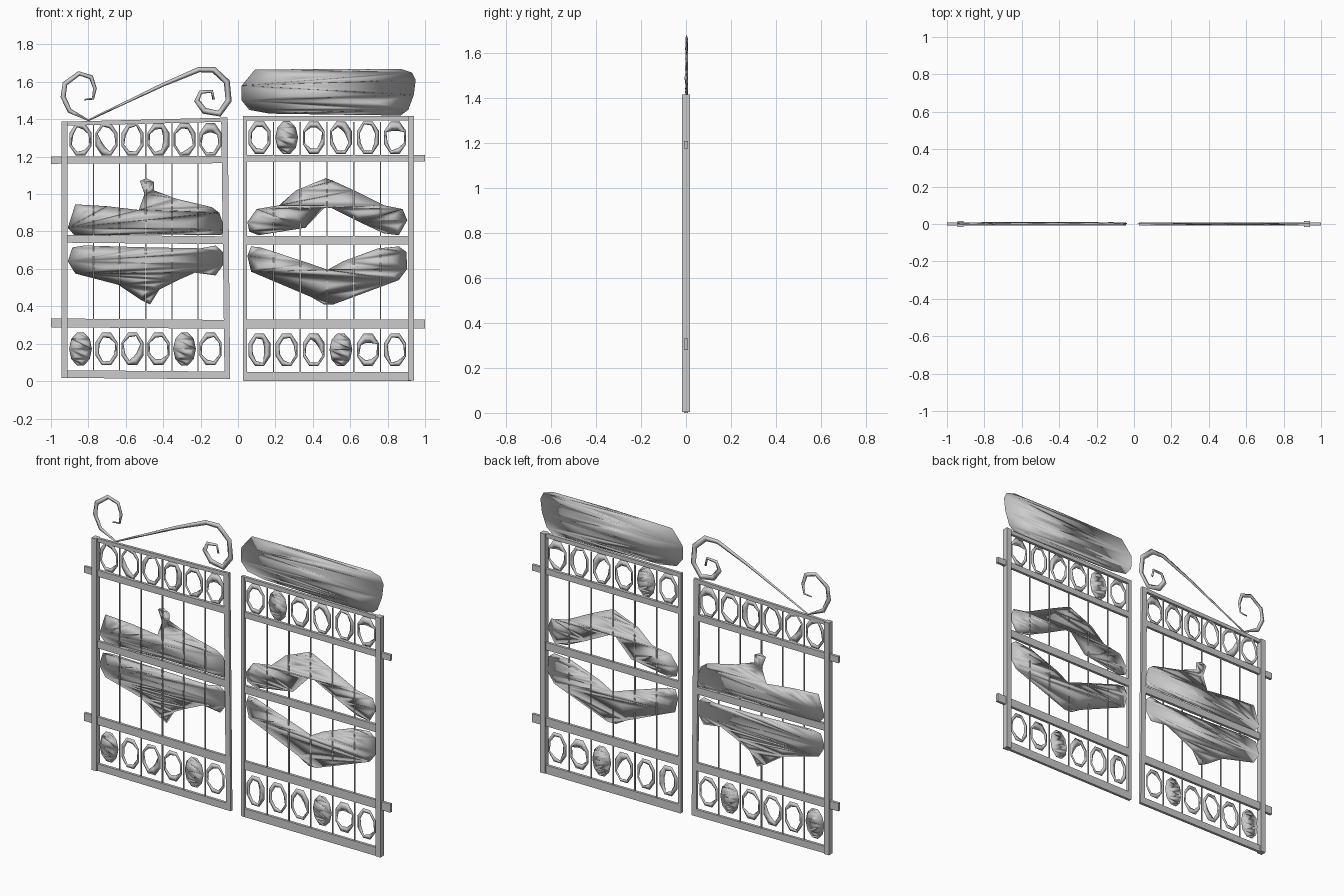
import bpy, bmesh, math, random
from mathutils import Vector
from mathutils.geometry import tessellate_polygon

if "Cube" in bpy.data.objects:
    bpy.data.objects.remove(bpy.data.objects["Cube"])

random.seed(4)


def finish(name, bm, smooth=False):
    bmesh.ops.recalc_face_normals(bm, faces=bm.faces)
    me = bpy.data.meshes.new(name)
    bm.to_mesh(me)
    bm.free()
    for p in me.polygons:
        p.use_smooth = smooth
    ob = bpy.data.objects.new(name, me)
    bpy.context.collection.objects.link(ob)
    return ob


def prism(name, pts, half, y=0.0):
    """Extrude an x-z outline through the gate thickness."""
    bm = bmesh.new()
    a = [bm.verts.new((px, y - half, pz)) for px, pz in pts]
    b = [bm.verts.new((px, y + half, pz)) for px, pz in pts]
    bm.faces.new(a)
    bm.faces.new(b[::-1])
    n = len(pts)
    for i in range(n):
        j = (i + 1) % n
        bm.faces.new((a[i], b[i], b[j], a[j]))
    return finish(name, bm)


def bar(name, x0, x1, z0, z1, half, slope=0.0):
    return prism(name, [(x0, z0), (x1, z0 + slope), (x1, z1 + slope), (x0, z1)], half)


def web(name, pts, y=0.0):
    """Thin crumpled panel: shared rim, faceted front and back."""
    bm = bmesh.new()
    rim = [bm.verts.new((px, y + random.uniform(-.002, .002), pz)) for px, pz in pts]
    tris = tessellate_polygon([[Vector((px, pz, 0)) for px, pz in pts]])
    for side in (-1, 1):
        for tri in tris:
            t = [rim[i] for i in tri]
            w = [random.uniform(.2, 1) for _ in t]
            c = sum((v.co * k for v, k in zip(t, w)), Vector()) / sum(w)
            c.y = y + side * random.uniform(.003, .007)
            m = bm.verts.new(c)
            for i in range(3):
                bm.faces.new((t[i], t[(i + 1) % 3], m))
    return finish(name, bm, True)


def ring(name, x, z, chip):
    """Eight-sided oval ring with an uneven opening."""
    bm = bmesh.new()
    rows = []
    rad = [random.uniform(.6, .84) for _ in range(8)]
    if chip:
        k = random.randrange(8)
        rad[k] = rad[k - 1] = .42
    for i in range(8):
        t = math.tau * (i + .5) / 8
        c, s = .063 * math.cos(t), .094 * math.sin(t)
        r = rad[i]
        m = (1 + r) / 2
        rows.append([bm.verts.new((x + c * k, y, z + s * k))
                     for k, y in ((1, 0), (m, -.007), (r, 0), (m, .007))])
    for i in range(8):
        p, q = rows[i], rows[(i + 1) % 8]
        for k in range(4):
            bm.faces.new((p[k], q[k], q[(k + 1) % 4], p[(k + 1) % 4]))
    return finish(name, bm, True)


def ribbon(name, path, y):
    """Flat scroll ribbon along (x, z, width) points."""
    bm = bmesh.new()
    rows = []
    for i, (px, pz, w) in enumerate(path):
        a, b = path[max(i - 1, 0)], path[min(i + 1, len(path) - 1)]
        d = Vector((b[0] - a[0], b[1] - a[1])).normalized() * w / 2
        rows.append([bm.verts.new((px + s * -d.y, y + e, pz + s * d.x))
                     for s, e in ((-1, 0), (0, -.006), (1, 0), (0, .006))])
    for p, q in zip(rows, rows[1:]):
        for k in range(4):
            bm.faces.new((p[k], q[k], q[(k + 1) % 4], p[(k + 1) % 4]))
    bm.faces.new(rows[0])
    bm.faces.new(rows[-1])
    return finish(name, bm, True)


# Right leaf frame
bar("right_outer_stile", .91, .942, .003, 1.417, .017)
bar("right_inner_stile", .027, .047, .003, 1.417, .009)
bar("right_top_rail", .03, .925, 1.393, 1.417, .008)
bar("right_upper_rail", .04, 1.0, 1.175, 1.21, .008)
bar("right_middle_rail", .04, .915, .73, .775, .008)
bar("right_lower_rail", .04, 1.0, .28, .33, .008)
bar("right_bottom_rail", .03, .925, .0, .05, .008)

# Left leaf frame, slightly sagging
bar("left_outer_stile", -.945, -.912, .017, 1.387, .017)
prism("left_inner_stile", [(-.072, .01), (-.042, .01), (-.055, 1.41), (-.09, 1.41)], .008)
bar("left_top_rail", -.93, -.06, 1.365, 1.387, .008, .022)
bar("left_upper_rail", -1.0, -.075, 1.162, 1.20, .008, .003)
bar("left_middle_rail", -.915, -.07, .74, .782, .008, -.008)
bar("left_lower_rail", -1.0, -.065, .288, .335, .008, -.008)
bar("left_bottom_rail", -.93, -.05, .017, .058, .008, -.007)

# Thin balusters
for i in range(5):
    for side, x in (("right", .19 + .143 * i), ("left", -.773 + .14 * i)):
        bar(f"{side}_baluster_{i}", x - .003, x + .003, .05, 1.385, .003)

# Oval rings along the top and bottom; a few are filled in
filled = {("left", 0, 0), ("left", 0, 4), ("right", 1, 1), ("right", 0, 3)}
for side, x0, step, zs in (("right", .115, .145, (.168, 1.302)),
                           ("left", -.842, .139, (.172, 1.292))):
    for row, z in enumerate(zs):
        for i in range(6):
            x = x0 + step * i
            name = f"{side}_ring_{row}_{i}"
            if (side, row, i) in filled:
                web(name, [(x + .061 * math.cos(math.tau * k / 10),
                            z + .092 * math.sin(math.tau * k / 10)) for k in range(10)])
            else:
                ring(name, x, z, i % 2 == row)

# Right leaf crest and middle scrolls
web("right_crest", [(.02, 1.5), (.02, 1.58), (.09, 1.665), (.5, 1.67), (.87, 1.67), (.93, 1.65),
                    (.95, 1.61), (.94, 1.53), (.91, 1.45), (.87, 1.42), (.5, 1.425),
                    (.17, 1.43), (.06, 1.45)])
web("right_upper_scroll", [(.05, .85), (.10, .92), (.22, .94), (.31, 1.02), (.47, 1.085),
                           (.51, 1.07), (.62, 1.02), (.78, .94), (.88, .92), (.905, .86),
                           (.86, .78), (.78, .79), (.65, .85), (.50, .925), (.46, .925),
                           (.36, .82), (.11, .78), (.06, .80)])
web("right_lower_scroll", [(.05, .67), (.07, .72), (.12, .715), (.38, .63), (.48, .595),
                           (.56, .64), (.75, .71), (.86, .72), (.90, .69), (.905, .60),
                           (.86, .54), (.51, .41), (.46, .41), (.39, .45), (.07, .585)])

# Left leaf crest ribbons and middle scrolls
ribbon("left_crest_ribbon",
       [(-.82, 1.505, .008), (-.775, 1.51, .014), (-.765, 1.565, .02),
        (-.785, 1.625, .025), (-.85, 1.645, .025), (-.925, 1.59, .028), (-.935, 1.52, .028),
        (-.90, 1.445, .025), (-.80, 1.395, .01), (-.60, 1.49, .014), (-.40, 1.585, .02),
        (-.21, 1.665, .028), (-.13, 1.665, .034), (-.06, 1.60, .034), (-.05, 1.50, .034),
        (-.10, 1.43, .034), (-.18, 1.445, .034), (-.22, 1.50, .03), (-.20, 1.545, .022),
        (-.14, 1.55, .018), (-.13, 1.505, .014)], .003)
web("left_upper_scroll", [(-.91, .82), (-.87, .945), (-.70, .935), (-.53, .915), (-.50, 1.00),
                          (-.525, 1.07), (-.49, 1.085), (-.45, 1.065), (-.45, 1.02),
                          (-.33, .975), (-.14, .93), (-.10, .90), (-.07, .81), (-.09, .78),
                          (-.48, .785), (-.87, .775)], .005)
web("left_lower_scroll", [(-.91, .64), (-.885, .715), (-.82, .725), (-.48, .715), (-.2, .71),
                          (-.12, .725), (-.08, .69), (-.08, .62), (-.12, .565), (-.23, .58),
                          (-.32, .54), (-.42, .49), (-.47, .41), (-.52, .435), (-.64, .515),
                          (-.87, .575)], .005)
